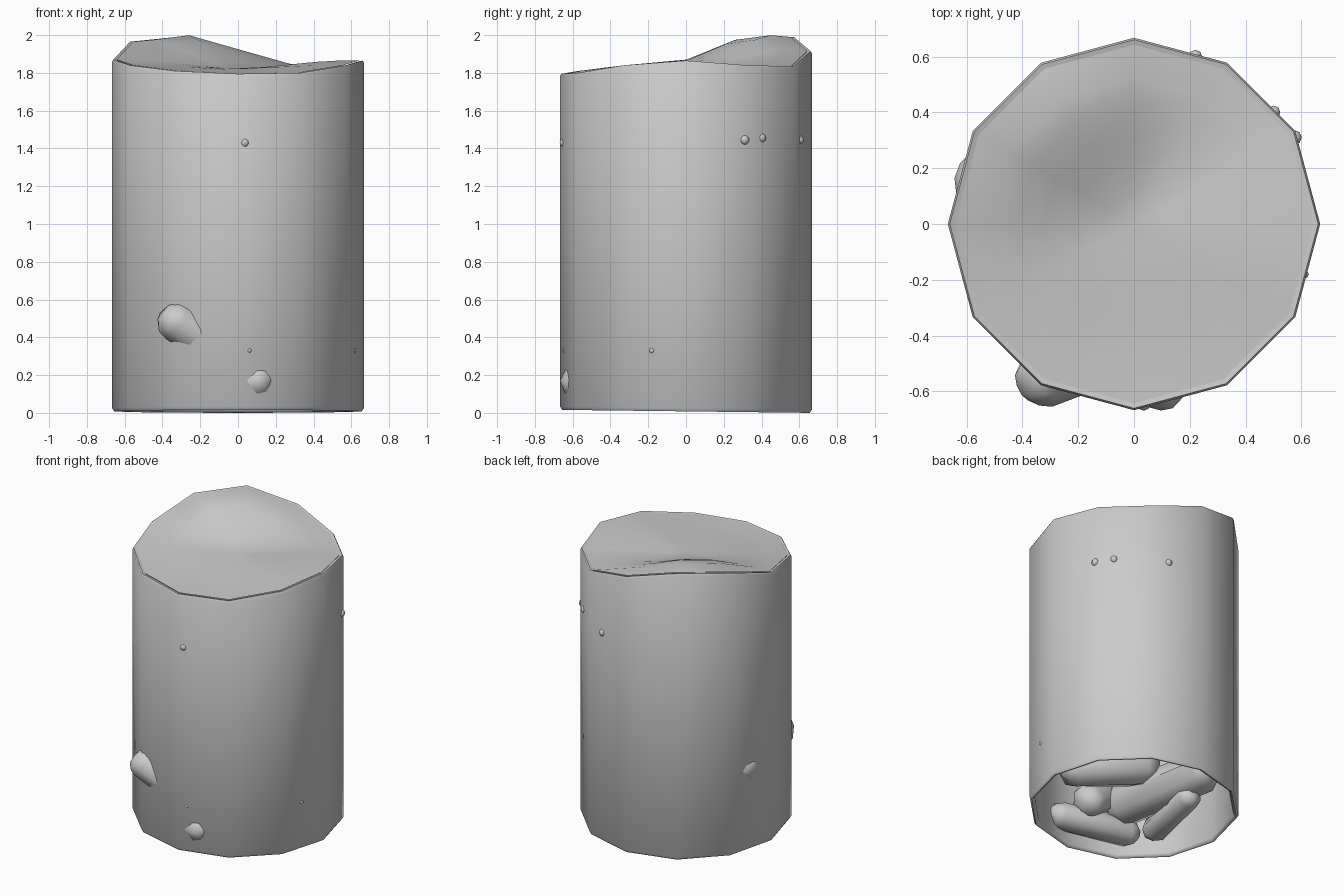
import bpy, bmesh, math, random
from mathutils import Vector

if "Cube" in bpy.data.objects:
    bpy.data.objects.remove(bpy.data.objects["Cube"])

random.seed(4)
N = 12
# height of the wavy rim at each of the twelve corners, starting at +x
RIM = [1.865, 1.84, 1.835, 1.915, 1.99, 1.965, 1.87, 1.84, 1.81, 1.795, 1.80, 1.84]
CENTRE = 1.825


def finish(bm, name, angle=40):
    bmesh.ops.recalc_face_normals(bm, faces=bm.faces)
    me = bpy.data.meshes.new(name)
    bm.to_mesh(me)
    bm.free()
    ob = bpy.data.objects.new(name, me)
    bpy.context.collection.objects.link(ob)
    bpy.ops.object.select_all(action='DESELECT')
    bpy.context.view_layer.objects.active = ob
    ob.select_set(True)
    bpy.ops.object.shade_smooth_by_angle(angle=math.radians(angle))
    return ob


def ring(bm, r, height):
    out = []
    for i in range(N):
        a = math.tau * i / N
        x, y = r * math.cos(a), r * math.sin(a)
        out.append(bm.verts.new((x, y, height(i, x, y))))
    return out


def bridge(bm, a, b):
    for i in range(N):
        j = (i + 1) % N
        bm.faces.new((a[i], a[j], b[j], b[i]))


# jar wall: inner wall, rounded foot, outer wall and rim
bm = bmesh.new()
foot = lambda z: (lambda i, x, y: z + 0.008 * (1 - y / 0.667))
rim = lambda d: (lambda i, x, y: RIM[i] - d)
loops = [ring(bm, 0.635, rim(0.03)), ring(bm, 0.635, foot(0.02)),
         ring(bm, 0.643, foot(0.003)), ring(bm, 0.655, foot(0.0)),
         ring(bm, 0.667, foot(0.018)), ring(bm, 0.667, rim(0.012)),
         ring(bm, 0.660, rim(0.0)), ring(bm, 0.640, rim(0.004))]
for a, b in zip(loops, loops[1:]):
    bridge(bm, a, b)
finish(bm, "jar_wall", 60)

# wavy filling surface, following the rim and levelling toward the middle
bm = bmesh.new()


def fill(r):
    t = min(r / 0.56, 1)
    s = t * t * (3 - 2 * t)
    return lambda i, x, y: CENTRE + (RIM[i] - CENTRE) * s + 0.012 * s * (1 if 2 < i < 6 else 0) * (r < 0.6)


loops = [ring(bm, r, fill(r)) for r in (0.642, 0.52, 0.42, 0.32, 0.22, 0.11)]
for a, b in zip(loops, loops[1:]):
    bridge(bm, a, b)
mid = bm.verts.new((0, 0, CENTRE))
for i in range(N):
    bm.faces.new((loops[-1][i], loops[-1][(i + 1) % N], mid))
finish(bm, "filling_surface", 80)


def lump(name, p, q, r):
    """Irregular pebble with rounded ends at p and q."""
    p, q = Vector(p), Vector(q)
    d = q - p
    rot = d.to_track_quat('Z', 'Y')
    bm = bmesh.new()
    bmesh.ops.create_uvsphere(bm, u_segments=8, v_segments=7, radius=r)
    for v in bm.verts:
        end = q if v.co.z > 0 else p
        v.co = end + rot @ (v.co * random.uniform(0.92, 1.06))
    return finish(bm, name, 50)


# pebbles lying in the open bottom; two of them poke through the wall
pebbles = [
    ((0.10, -0.57, 0.17), (-0.31, -0.46, 0.16), 0.095),
    ((-0.25, -0.36, 0.30), (-0.37, 0.19, 0.32), 0.14),
    ((-0.45, -0.32, 0.17), (-0.38, 0.07, 0.19), 0.085),
    ((-0.02, -0.44, 0.27), (-0.31, -0.54, 0.47), 0.115),
    ((0.20, -0.30, 0.36), (-0.15, -0.12, 0.42), 0.13),
    ((-0.10, 0.30, 0.45), (-0.52, 0.15, 0.55), 0.12),
    ((0.30, 0.10, 0.45), (0.12, 0.40, 0.42), 0.13),
    ((0.42, -0.25, 0.48), (0.35, 0.05, 0.60), 0.13),
    ((-0.10, -0.40, 0.62), (0.25, -0.35, 0.66), 0.14),
    ((-0.20, 0.05, 0.62), (0.10, 0.15, 0.66), 0.14),
]
for k, (p, q, r) in enumerate(pebbles):
    lump(f"pebble_{k + 1}", p, q, r)

# small beads on the outside of the wall
beads = [(0.035, -0.645, 1.43, 0.024), (0.575, 0.31, 1.445, 0.026),
         (0.50, 0.40, 1.455, 0.024), (0.22, 0.60, 1.445, 0.024),
         (0.61, -0.18, 0.33, 0.016), (0.06, -0.645, 0.33, 0.012)]
for k, (x, y, z, r) in enumerate(beads):
    bm = bmesh.new()
    bmesh.ops.create_uvsphere(bm, u_segments=8, v_segments=6, radius=r)
    bmesh.ops.translate(bm, verts=bm.verts, vec=(x, y, z))
    finish(bm, f"bead_{k + 1}", 60)
